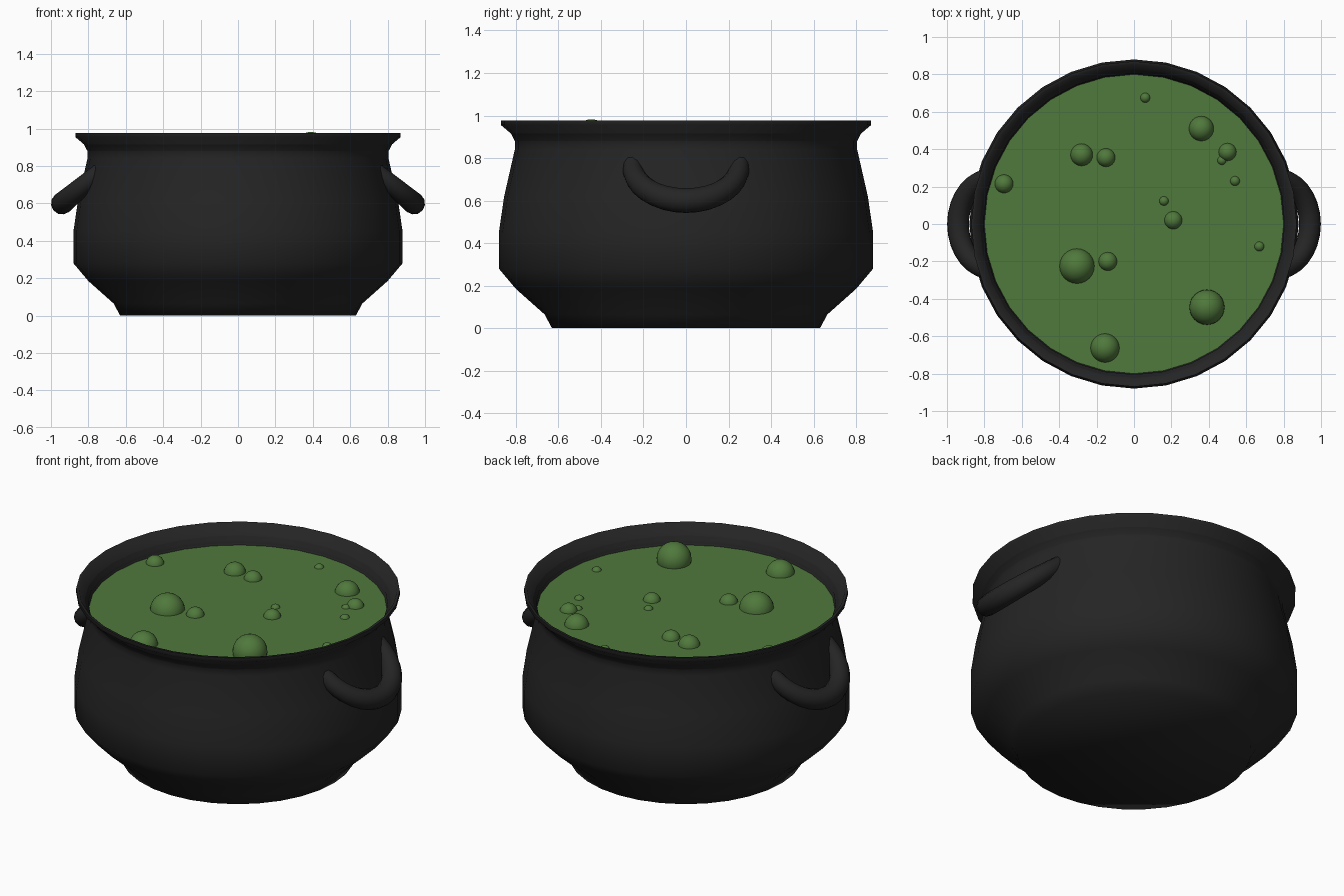
import bpy
import bmesh
from math import sin, cos, pi, radians

SEGMENTS = 32
LIQUID_Z = 0.87

default_cube = bpy.data.objects.get("Cube")
if default_cube:
    bpy.data.objects.remove(default_cube, do_unlink=True)


def make_material(name, colour):
    material = bpy.data.materials.new(name)
    material.use_nodes = True
    material.diffuse_color = colour
    shader = material.node_tree.nodes["Principled BSDF"]
    shader.inputs["Base Color"].default_value = colour
    shader.inputs["Roughness"].default_value = 0.8
    return material


iron = make_material("black iron", (0.018, 0.018, 0.018, 1))
green = make_material("brew green", (0.08, 0.19, 0.045, 1))


def add_object(name, data, material):
    obj = bpy.data.objects.new(name, data)
    bpy.context.collection.objects.link(obj)
    data.materials.append(material)
    return obj


def mesh_object(name, bm, material, smooth_angle=None):
    bmesh.ops.recalc_face_normals(bm, faces=bm.faces)
    mesh = bpy.data.meshes.new(name)
    bm.to_mesh(mesh)
    bm.free()
    obj = add_object(name, mesh, material)
    if smooth_angle:
        bpy.ops.object.select_all(action="DESELECT")
        obj.select_set(True)
        bpy.context.view_layer.objects.active = obj
        bpy.ops.object.shade_smooth_by_angle(angle=radians(smooth_angle))
    return obj


def lathe(name, profile, material, smooth_angle):
    """Turn (radius, height) pairs around z and close the bottom."""
    bm = bmesh.new()
    rings = []
    for radius, z in profile:
        angles = [2 * pi * i / SEGMENTS for i in range(SEGMENTS)]
        rings.append([bm.verts.new((radius * cos(a), radius * sin(a), z)) for a in angles])
    bm.faces.new(rings[0])
    for low, high in zip(rings, rings[1:]):
        for i in range(SEGMENTS):
            j = (i + 1) % SEGMENTS
            bm.faces.new((low[i], low[j], high[j], high[i]))
    return mesh_object(name, bm, material, smooth_angle)


# Pot: foot, belly, neck, flared rim and the inner slope down to the brew
lathe("pot", [
    (0.63, 0), (0.665, 0.065), (0.8, 0.185), (0.88, 0.28), (0.88, 0.45),
    (0.855, 0.62), (0.805, 0.84), (0.805, 0.9), (0.87, 0.955), (0.87, 0.977),
    (0.855, 0.977), (0.8, LIQUID_Z), (0.79, 0.84),
], iron, 65)

# Brew surface
bm = bmesh.new()
bmesh.ops.create_circle(bm, cap_ends=True, segments=SEGMENTS, radius=0.8)
bmesh.ops.translate(bm, verts=bm.verts, vec=(0, 0, LIQUID_Z))
mesh_object("brew", bm, green)

# Bubbles: x, y, radius
bubbles = [
    (0.06, 0.675, 0.027), (0.36, 0.51, 0.067), (0.5, 0.385, 0.048),
    (0.47, 0.34, 0.025), (0.54, 0.23, 0.027), (-0.28, 0.37, 0.06),
    (-0.15, 0.355, 0.05), (-0.695, 0.215, 0.05), (0.16, 0.123, 0.026),
    (0.21, 0.02, 0.048), (0.67, -0.12, 0.027), (-0.305, -0.225, 0.094),
    (-0.14, -0.2, 0.05), (0.39, -0.445, 0.094), (-0.155, -0.663, 0.078),
]
for number, (x, y, radius) in enumerate(bubbles, 1):
    # The frontmost large bubble has risen further than the others
    lift = 0.018 if x > 0.3 and y < -0.4 else -0.008
    bm = bmesh.new()
    bmesh.ops.create_uvsphere(bm, u_segments=24, v_segments=16, radius=radius)
    bmesh.ops.translate(bm, verts=bm.verts, vec=(x, y, LIQUID_Z + lift))
    mesh_object(f"bubble_{number}", bm, green, 40)


def handle(name, side):
    """Half ring of tapered tube, sloping down and away from the pot."""
    tilt = radians(40)
    ring = 0.252
    steps = 16
    # Each path point: distance out along the slope, sideways, tube radius
    path = [(-0.06, -ring, 0.045)]
    for i in range(steps + 1):
        a = -pi / 2 + pi * i / steps
        path.append((ring * cos(a), ring * sin(a), 0.046 + 0.013 * cos(a)))
    path.append((-0.06, ring, 0.045))

    curve = bpy.data.curves.new(name, "CURVE")
    curve.dimensions = "3D"
    curve.bevel_depth = 1
    curve.bevel_resolution = 4
    curve.use_fill_caps = True
    spline = curve.splines.new("POLY")
    spline.points.add(len(path) - 1)
    for point, (out, y, radius) in zip(spline.points, path):
        x = 0.748 + out * cos(tilt)
        point.co = (side * x, y, 0.762 - out * sin(tilt), 1)
        point.radius = radius
    spline.use_smooth = True
    add_object(name, curve, iron)


# Handles
handle("left_handle", 1)
handle("right_handle", -1)
